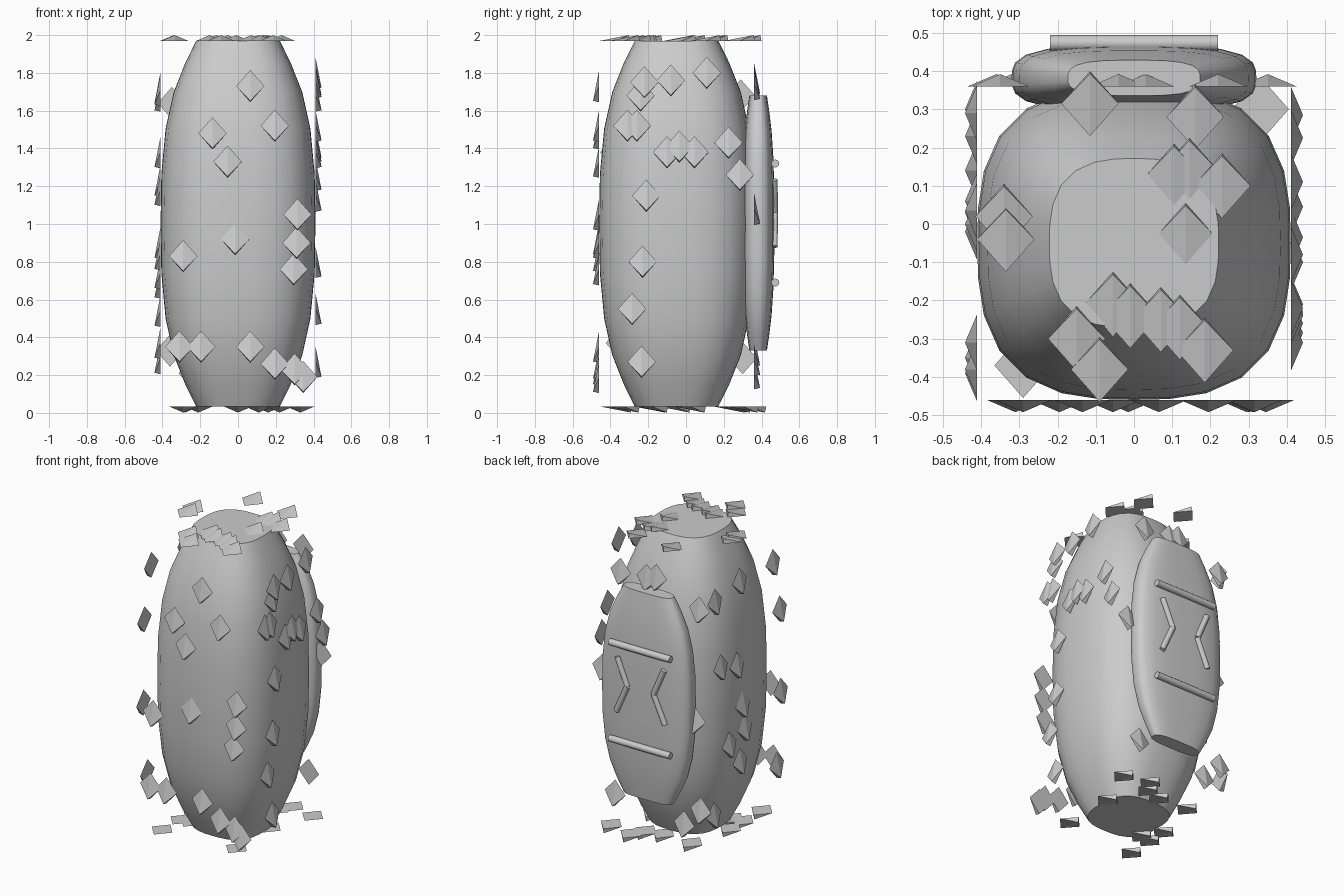
import bpy, bmesh, math
from mathutils import Vector, Matrix

if "Cube" in bpy.data.objects:
    bpy.data.objects.remove(bpy.data.objects["Cube"])

# Relative width of the pillow shapes at each relative height (-1..1)
PROFILE = [(-1, .54), (-.88, .68), (-.72, .83), (-.52, .935), (-.27, .99), (0, 1),
           (.27, .99), (.52, .935), (.72, .83), (.88, .68), (1, .54)]
SIDES = 28


def finish(name, bm, smooth=None):
    bmesh.ops.recalc_face_normals(bm, faces=bm.faces)
    me = bpy.data.meshes.new(name)
    bm.to_mesh(me)
    bm.free()
    ob = bpy.data.objects.new(name, me)
    bpy.context.collection.objects.link(ob)
    if smooth:
        bpy.ops.object.select_all(action='DESELECT')
        ob.select_set(True)
        bpy.context.view_layer.objects.active = ob
        bpy.ops.object.shade_smooth_by_angle(angle=math.radians(smooth))
    return ob


def pillow(name, center, half, power=2.8):
    """Stack of superellipse rings with flat ends."""
    bm = bmesh.new()
    rings = []
    for h, w in PROFILE:
        ring = []
        for i in range(SIDES):
            a = 2 * math.pi * i / SIDES
            c, s = math.cos(a), math.sin(a)
            r = w / (abs(c) ** power + abs(s) ** power) ** (1 / power)
            ring.append(bm.verts.new((center[0] + half[0] * r * c,
                                      center[1] + half[1] * r * s,
                                      center[2] + half[2] * h)))
        rings.append(ring)
    for lo, hi in zip(rings, rings[1:]):
        for i in range(SIDES):
            j = (i + 1) % SIDES
            bm.faces.new((lo[i], lo[j], hi[j], hi[i]))
    bm.faces.new(rings[0])
    bm.faces.new(rings[-1])
    return finish(name, bm, 40)


def rods(name, segments, radius):
    """Round rods between pairs of points."""
    bm = bmesh.new()
    for a, b in segments:
        a, b = Vector(a), Vector(b)
        rot = (b - a).to_track_quat('Z', 'Y').to_matrix().to_4x4()
        bmesh.ops.create_cone(bm, cap_ends=True, segments=12, radius1=radius, radius2=radius,
                              depth=(b - a).length,
                              matrix=Matrix.Translation((a + b) / 2) @ rot)
    return finish(name, bm, 40)


def scales(name, origin, right, tip, spots):
    """Diamond wedges scattered on one plane; spots are along right and away from tip."""
    right, tip = Vector(right), Vector(tip)
    bm = bmesh.new()
    normal = Vector(origin[1])
    for u, v in spots:
        base = Vector(origin[0]) + right * u - tip * v

        def vert(x, y, z):
            return bm.verts.new(base + right * x + tip * y + normal * z)
        top, left, end, rgt = vert(0, -.085, 0), vert(-.075, 0, 0), vert(0, .085, 0), vert(.075, 0, 0)
        apex = vert(0, .078, .032)
        corners = (top, left, end, rgt)
        bm.faces.new(corners)
        for i in range(4):
            bm.faces.new((corners[i], corners[(i + 1) % 4], apex))
    return finish(name, bm)


# Body and back plate
pillow("body", (0, -.05, 1.002), (.41, .41, .968))
pillow("back_plate", (0, .382, 1.005), (.32, .086, .675), 3.2)

# Bars and chevron marks on the plate
rods("plate_bars", [((-.22, .473, z), (.22, .473, z)) for z in (.69, 1.32)], .021)
marks = []
for s in (-1, 1):
    mid = (s * .095, .469, 1.06)
    marks += [((s * .17, .467, 1.235), mid), (mid, (s * .175, .467, .88))]
rods("plate_chevrons", marks, .018)

# Scales on the six sides
down, back = (0, 0, -1), (0, 1, 0)
scales("front_scales", ((0, -.46, 0), (0, -1, 0)), (1, 0, 0), down,
       [(.065, 1.73), (-.135, 1.48), (-.055, 1.33), (.195, 1.52), (.315, 1.05), (.31, .9),
        (-.015, .92), (.295, .76), (-.29, .83), (-.31, .35), (-.195, .35), (.065, .35),
        (.195, .26), (.3, .23), (.345, .19)])
scales("right_scales", ((.41, 0, 0), (1, 0, 0)), (0, 1, 0), down,
       [(-.22, 1.75), (-.24, 1.68), (-.08, 1.76), (.11, 1.8), (-.31, 1.52), (-.26, 1.52),
        (-.035, 1.41), (.045, 1.38), (-.1, 1.38), (.225, 1.43), (.285, 1.26), (-.21, 1.15),
        (-.23, .8), (-.285, .55), (-.235, .27)])
scales("left_scales", ((-.41, 0, 0), (-1, 0, 0)), (0, 1, 0), down,
       [(.035, 1.72), (.29, 1.68), (.06, 1.18), (.23, 1.23), (0, .9), (.14, .69), (-.02, .74),
        (.03, .54), (-.31, 1.71), (-.38, 1.38), (-.39, .84), (-.35, .37), (.3, .29)])
scales("back_scales", ((0, .36, 0), (0, 1, 0)), (1, 0, 0), down,
       [(.35, 1.08), (.26, .28), (.22, 1.74), (-.35, 1.64), (-.36, .33), (-.32, .91),
        (.03, 1.75), (-.04, 1.77), (-.24, .21)])
scales("top_scales", ((0, 0, 1.968), (0, 0, 1)), (1, 0, 0), (0, 1, 0),
       [(x, -y) for x, y in
        [(-.115, .315), (.16, .28), (.105, .125), (.145, .14), (.135, -.03), (.23, .1),
         (-.34, .02), (-.335, -.04), (-.055, -.21), (.07, -.25), (-.15, -.3), (-.09, -.38),
         (.12, -.27), (.185, -.33), (-.01, -.24)]])
scales("bottom_scales", ((0, 0, .034), (0, 0, -1)), (1, 0, 0), (0, 1, 0),
       [(x, -y) for x, y in
        [(.33, .3), (.16, .34), (.22, .02), (.11, .26), (0, .23), (-.21, .24), (.22, -.33),
         (-.21, -.18), (-.28, -.06), (-.28, -.19), (-.29, -.37)]])
